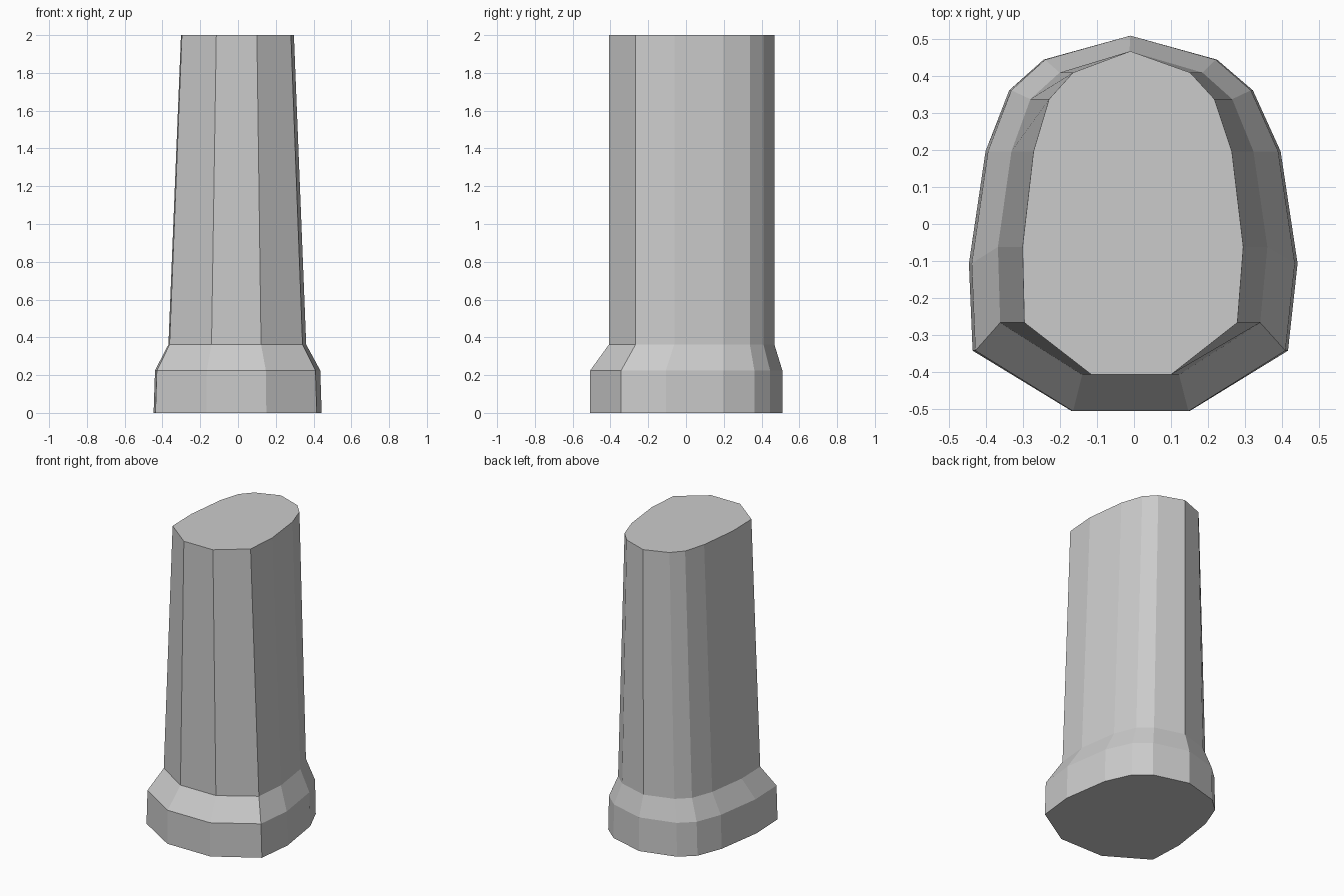
import bpy, bmesh

if "Cube" in bpy.data.objects:
    bpy.data.objects.remove(bpy.data.objects["Cube"])

# Thirteen-sided outlines, clockwise from the back point
BASE = [(-.01, .51), (.225, .445), (.322, .362), (.397, .197), (.443, -.107),
        (.417, -.343), (.15, -.507), (-.168, -.507), (-.437, -.343),
        (-.447, -.107), (-.402, .197), (-.338, .362), (-.245, .445)]
TOP = [(-.01, .468), (.152, .41), (.218, .338), (.265, .197), (.296, -.062),
       (.28, -.267), (.10, -.408), (-.115, -.408), (-.297, -.267),
       (-.302, -.062), (-.272, .197), (-.23, .338), (-.165, .41)]

# Level height, outline, widening in x
LEVELS = [(0, BASE, 1), (.225, BASE, .983), (.362, TOP, 1.22), (2, TOP, 1)]


def loft(name, levels):
    bm = bmesh.new()
    rings = [[bm.verts.new((x * s, y, z)) for x, y in outline]
             for z, outline, s in levels]
    for lower, upper in zip(rings, rings[1:]):
        n = len(lower)
        for i in range(n):
            j = (i + 1) % n
            bm.faces.new((lower[i], lower[j], upper[j], upper[i]))
    bm.faces.new(rings[0])
    bm.faces.new(rings[-1])
    bmesh.ops.recalc_face_normals(bm, faces=bm.faces[:])
    mesh = bpy.data.meshes.new(name)
    bm.to_mesh(mesh)
    bm.free()
    obj = bpy.data.objects.new(name, mesh)
    bpy.context.collection.objects.link(obj)
    return obj


# Plinth, sloped collar and tapering shaft in one closed body
loft("pillar", LEVELS)
